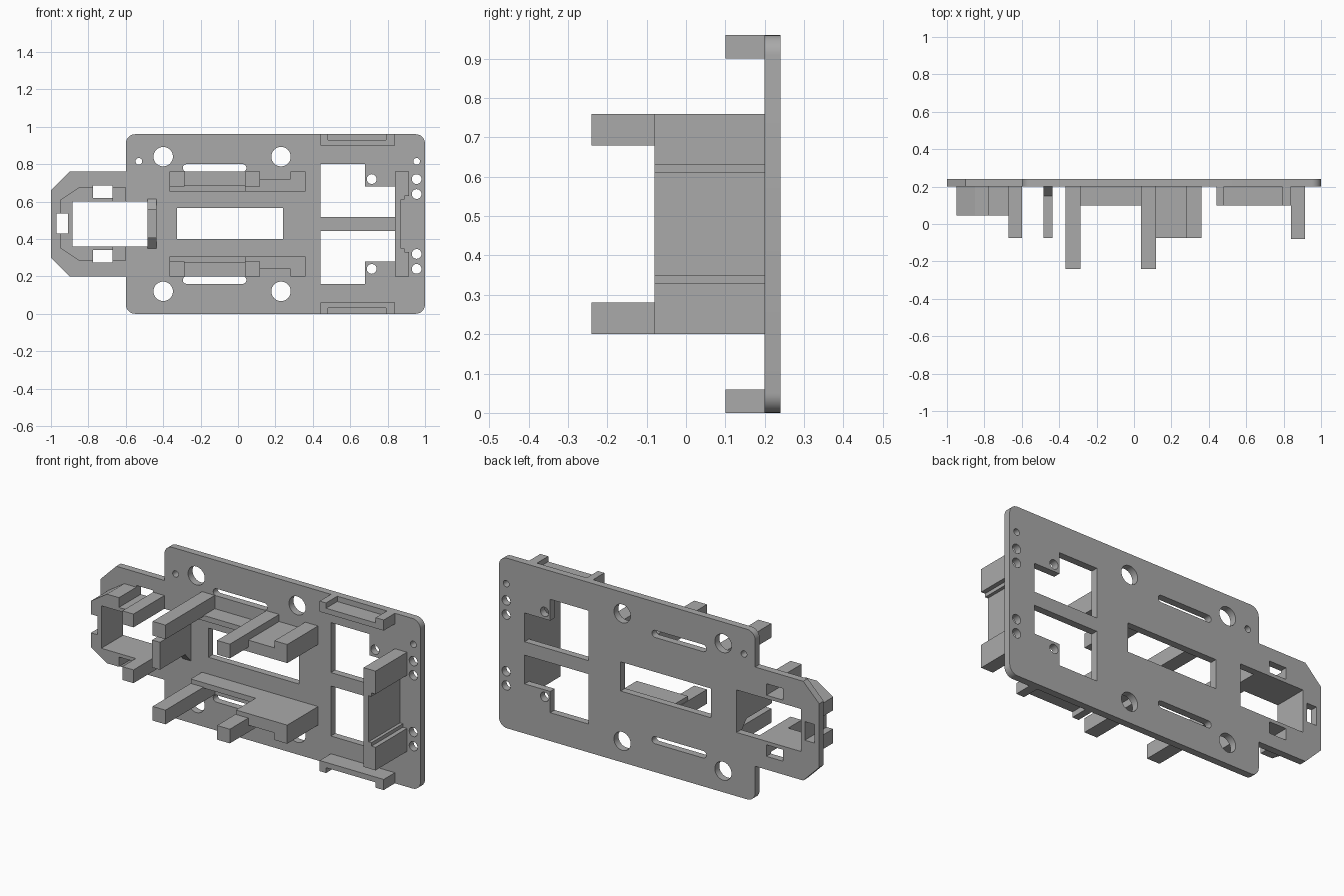
import bpy, bmesh
from math import sin, cos, pi

if "Cube" in bpy.data.objects:
    bpy.data.objects.remove(bpy.data.objects["Cube"])

MID = 0.48           # height of the mirror plane
BACK, FACE = 0.24, 0.20   # plate rear and front

grey = bpy.data.materials.new("grey plastic")
grey.use_nodes = True
grey.diffuse_color = (0.4, 0.4, 0.4, 1)
grey.node_tree.nodes["Principled BSDF"].inputs["Base Color"].default_value = (0.4, 0.4, 0.4, 1)


def rect(x0, x1, z0, z1):
    return [(x0, z0), (x1, z0), (x1, z1), (x0, z1)]


def arc(x, z, r, start, end, steps=8):
    angles = [start + (end - start) * i / steps for i in range(steps + 1)]
    return [(x + r * cos(a), z + r * sin(a)) for a in angles]


def circle(x, z, r):
    return arc(x, z, r, 0, 2 * pi, 32)[:-1]


def slot(x0, x1, z, r):
    return arc(x1 - r, z, r, -pi / 2, pi / 2, 12) + arc(x0 + r, z, r, pi / 2, 3 * pi / 2, 12)


def flip(outline):
    return [(x, 2 * MID - z) for x, z in reversed(outline)]


def build(name, prisms):
    """Object made of front outlines extruded in depth: (outline, y0, y1)."""
    bm = bmesh.new()
    for outline, y0, y1 in prisms:
        face = bm.faces.new([bm.verts.new((x, y0, z)) for x, z in outline])
        new = bmesh.ops.extrude_face_region(bm, geom=[face])["geom"]
        verts = [v for v in new if isinstance(v, bmesh.types.BMVert)]
        bmesh.ops.translate(bm, verts=verts, vec=(0, y1 - y0, 0))
    bmesh.ops.recalc_face_normals(bm, faces=bm.faces)
    mesh = bpy.data.meshes.new(name)
    bm.to_mesh(mesh)
    bm.free()
    mesh.materials.append(grey)
    obj = bpy.data.objects.new(name, mesh)
    bpy.context.collection.objects.link(obj)
    return obj


def cut(obj, outlines):
    """Cut outlines straight through an object."""
    cutter = build("hole_cutter", [(o, -0.4, 0.4) for o in outlines])
    mod = obj.modifiers.new("holes", "BOOLEAN")
    mod.operation, mod.solver, mod.object = "DIFFERENCE", "EXACT", cutter
    graph = bpy.context.evaluated_depsgraph_get()
    mesh = bpy.data.meshes.new_from_object(obj.evaluated_get(graph))
    obj.modifiers.clear()
    obj.data = mesh
    bpy.data.objects.remove(cutter)


# Base plate with rounded body and chamfered tongue
r = 0.05
outline = (arc(-0.6 + r, r, r, pi, 1.5 * pi) + arc(1 - r, r, r, 1.5 * pi, 2 * pi)
           + arc(1 - r, 0.96 - r, r, 0, pi / 2) + arc(-0.6 + r, 0.96 - r, r, pi / 2, pi)
           + [(-0.6, 0.76), (-0.9, 0.76), (-1, 0.66), (-1, 0.3), (-0.9, 0.2), (-0.6, 0.2)])
plate = build("base_plate", [(outline, FACE, BACK)])

# Openings in the plate
side_notch = rect(-0.775, -0.67, 0.275, 0.34)
notches = [side_notch, flip(side_notch), rect(-0.97, -0.91, 0.43, 0.535)]
big_window = [(0.44, 0.16), (0.68, 0.16), (0.68, 0.28), (0.84, 0.28), (0.84, 0.442), (0.44, 0.442)]
paired = [big_window, slot(-0.295, 0.045, 0.18, 0.02),
          circle(-0.4, 0.12, 0.052), circle(0.23, 0.12, 0.052),
          circle(0.715, 0.24, 0.026), circle(0.955, 0.24, 0.026), circle(0.955, 0.32, 0.026)]
single = [rect(-0.325, 0.24, 0.4, 0.565), rect(-0.885, -0.484, 0.36, 0.6),
          circle(-0.53, 0.815, 0.018), circle(0.955, 0.815, 0.018)]
cut(plate, notches + paired + [flip(o) for o in paired] + single)

# Tongue bracket: C-shaped wall around the tongue opening
c_wall = [(-0.6, 0.285), (-0.85, 0.285), (-0.95, 0.35), (-0.95, 0.61), (-0.85, 0.675), (-0.6, 0.675),
          (-0.6, 0.6), (-0.885, 0.6), (-0.885, 0.36), (-0.6, 0.36)]
bracket = build("tongue_bracket", [(c_wall, 0.045, FACE)])
cut(bracket, notches)

# Parts repeated above and below the middle
for side in ("lower", "upper"):
    place = flip if side == "upper" else list

    def part(name, boxes):
        build(f"{side}_{name}", [(place(o), y0, y1) for o, y0, y1 in boxes])

    part("tongue_arm", [(rect(-0.67, -0.6, 0.285, 0.36), -0.075, 0.045)])
    part("holder_shelf", [(rect(-0.365, 0.04, 0.275, 0.305), 0.1, FACE)])
    part("holder_block", [([(0.04, 0.24), (0.28, 0.24), (0.28, 0.2), (0.36, 0.2),
                            (0.36, 0.305), (0.04, 0.305)], -0.075, FACE)])
    for name, x in (("outer_arm", -0.365), ("inner_arm", 0.037)):
        part(name, [(rect(x, x + 0.08, 0.2, 0.28), -0.24, FACE)])
    part("edge_rail", [([(0.44, 0), (0.48, 0), (0.48, 0.03), (0.79, 0.03), (0.79, 0),
                         (0.84, 0), (0.84, 0.06), (0.44, 0.06)], 0.1, FACE)])

# End bracket: upright wall with a stepped recess on its outer face
half = [(0.915, 0.2), (0.915, 0.33), (0.89, 0.33), (0.89, 0.35), (0.872, 0.35)]
build("end_bracket", [([(0.84, 0.2)] + half + flip(half) + [(0.84, 0.76)], -0.08, FACE)])

# Clip standing beside the tongue opening, with sloped feet at its root
clip = build("tongue_clip", [(rect(-0.484, -0.435, 0.405, 0.56), -0.075, FACE)])
bm = bmesh.new()
for z, foot in ((0.405, 0.35), (0.56, 0.615)):
    ends = [[bm.verts.new((x, y, h)) for y, h in ((FACE, z), (FACE, foot), (0.15, z))]
            for x in (-0.484, -0.435)]
    for end in ends:
        bm.faces.new(end)
    for i in range(3):
        j = (i + 1) % 3
        bm.faces.new((ends[0][i], ends[0][j], ends[1][j], ends[1][i]))
bmesh.ops.recalc_face_normals(bm, faces=bm.faces)
feet = bpy.data.meshes.new("clip_feet")
bm.to_mesh(feet)
bm.free()
feet.materials.append(grey)
bpy.context.collection.objects.link(bpy.data.objects.new("clip_feet", feet))

# Smooth hole walls and corners, sharp edges elsewhere
bpy.ops.object.select_all(action="DESELECT")
plate.select_set(True)
bpy.context.view_layer.objects.active = plate
bpy.ops.object.shade_smooth_by_angle()
